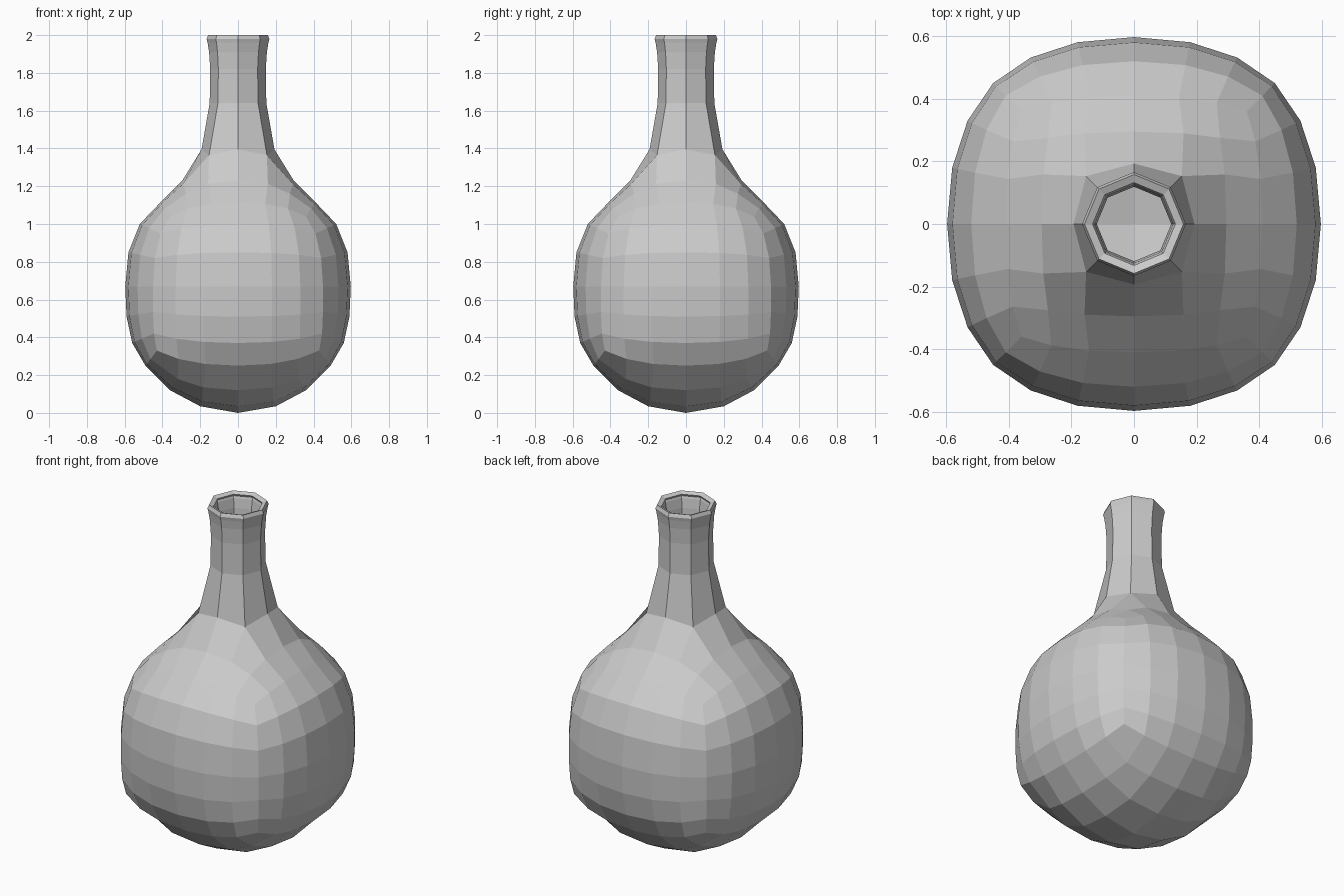
import bpy
import bmesh

old = bpy.data.objects.get("Cube")
if old:
    bpy.data.objects.remove(old, do_unlink=True)

# Rings of the body: (middle radius, middle z, corner half-width, corner z)
SIDE = {
    -3: (.49, .25, .43, .33),
    -2: (.56, .37, .445, .42),
    -1: (.59, .51, .45, .535),
    0: (.597, .67, .45, .67),
    1: (.58, .85, .44, .82),
    2: (.52, 1.0, .41, .95),
    3: (.41, 1.115, .36, 1.04),
}
BOTTOM = {0: (0, 0, 0, 0), 1: (.2, .035, .19, .06), 2: (.36, .12, .32, .18), 3: SIDE[-3]}
TOP = {0: (0, 1.4, 0, 1.4), 1: (.193, 1.395, .153, 1.365), 2: (.295, 1.23, .275, 1.16), 3: SIDE[3]}

# Neck and lip: (radius, z)
NECK = [(.15, 1.64), (.147, 1.82), (.153, 1.91), (.161, 1.96), (.166, 1.98), (.158, 2.0)]


def ring_point(ring, half_count, i, j):
    """Place grid cell corner (i, j) on a rounded-square ring."""
    mid, mid_z, corner, corner_z = ring
    if half_count == 0:
        return 0, 0, mid_z
    along = min(abs(i), abs(j)) / half_count
    outward = mid - (mid - corner) * along ** 2
    sideways = corner * (1.3 * along - .3 * along ** 2)
    z = mid_z + (corner_z - mid_z) * along ** 2
    x, y = (outward, sideways) if abs(i) >= abs(j) else (sideways, outward)
    return x * (1 if i >= 0 else -1), y * (1 if j >= 0 else -1), z


# Material
grey = bpy.data.materials.new("plain grey")
grey.use_nodes = True
colour = (.6, .6, .6, 1)
grey.diffuse_color = colour
grey.node_tree.nodes["Principled BSDF"].inputs["Base Color"].default_value = colour

# Body: a gridded cube reshaped into a rounded flask
bm = bmesh.new()
bmesh.ops.create_cube(bm, size=6)
bmesh.ops.subdivide_edges(bm, edges=bm.edges[:], cuts=5, use_grid_fill=True)
opening = None
for v in bm.verts:
    i, j, k = (round(c) for c in v.co)
    count = max(abs(i), abs(j))
    if k == 3:
        ring = TOP[count]
        if count == 0:
            opening = v
    elif k == -3:
        ring = BOTTOM[count]
    else:
        ring = SIDE[k]
    v.co = ring_point(ring, count, i, j)

# Neck: open the top and pull its octagonal edge upward
bmesh.ops.delete(bm, geom=[opening], context='VERTS')
edges = [e for e in bm.edges if e.is_boundary]
for radius, z in NECK:
    made = bmesh.ops.extrude_edge_only(bm, edges=edges)["geom"]
    edges = [g for g in made if isinstance(g, bmesh.types.BMEdge)
             and all(v in made for v in g.verts) and g.is_boundary]
    for v in made:
        if isinstance(v, bmesh.types.BMVert):
            flat = v.co.xy.normalized() * radius
            v.co = flat.x, flat.y, z
bmesh.ops.recalc_face_normals(bm, faces=bm.faces[:])

mesh = bpy.data.meshes.new("flask")
bm.to_mesh(mesh)
bm.free()
mesh.materials.append(grey)
flask = bpy.data.objects.new("flask", mesh)
bpy.context.collection.objects.link(flask)

# Hollow wall
wall = flask.modifiers.new("wall", 'SOLIDIFY')
wall.thickness = .028
wall.offset = -1
